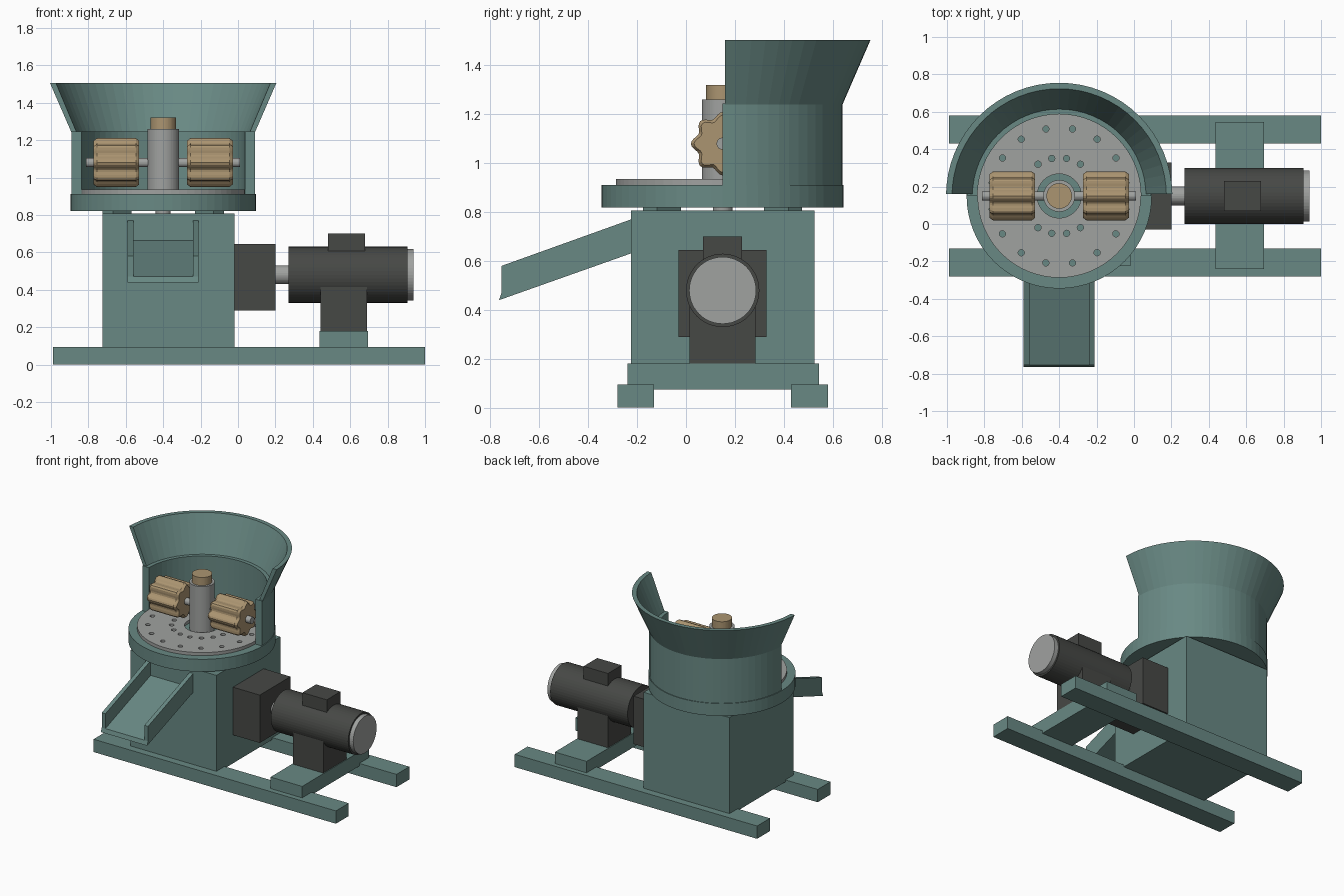
import bpy, bmesh
from math import pi, cos, sin, radians
from mathutils import Matrix, Vector

cube = bpy.data.objects.get("Cube")
if cube:
    bpy.data.objects.remove(cube, do_unlink=True)


def material(name, rgb):
    m = bpy.data.materials.new(name)
    m.use_nodes = True
    m.diffuse_color = (*rgb, 1)
    m.node_tree.nodes["Principled BSDF"].inputs["Base Color"].default_value = (*rgb, 1)
    return m


TEAL = material("teal paint", (0.14, 0.25, 0.23))
STEEL = material("light steel", (0.35, 0.36, 0.35))
BRASS = material("tan brass", (0.41, 0.30, 0.165))
DARK = material("dark grey", (0.062, 0.065, 0.06))

CX, CY = -0.4, 0.15      # mill axis
MZ = 0.48                # motor axis height
AXZ = 1.08               # roller axle height


def finish(name, bm, mat):
    bmesh.ops.recalc_face_normals(bm, faces=bm.faces)
    me = bpy.data.meshes.new(name)
    bm.to_mesh(me)
    bm.free()
    me.materials.append(mat)
    ob = bpy.data.objects.new(name, me)
    bpy.context.collection.objects.link(ob)
    return ob


def box(name, mat, x, y, z, turn=None):
    """Box from (min, max) ranges, optionally turned about the mill axis."""
    bm = bmesh.new()
    bmesh.ops.create_cube(bm, size=1)
    for v in bm.verts:
        v.co = Vector([(r[0] + r[1]) / 2 + c * (r[1] - r[0])
                       for r, c in zip((x, y, z), v.co)])
    if turn is not None:
        bmesh.ops.rotate(bm, verts=bm.verts, cent=(CX, CY, 0),
                         matrix=Matrix.Rotation(turn, 3, "Z"))
    return finish(name, bm, mat)


def loft(name, mat, sections, place, n=48, lobe=0.0, teeth=8):
    """Closed solid through round sections (offset, radius)."""
    bm = bmesh.new()
    rings = []
    for t, r in sections:
        ring = []
        for i in range(n):
            a = 2 * pi * i / n
            rr = r + lobe * cos(teeth * a)
            ring.append(bm.verts.new(place(t, rr * cos(a), rr * sin(a))))
        rings.append(ring)
    for lo, hi in zip(rings, rings[1:]):
        for i in range(n):
            j = (i + 1) % n
            bm.faces.new((lo[i], lo[j], hi[j], hi[i]))
    bm.faces.new(rings[0])
    bm.faces.new(rings[-1])
    return finish(name, bm, mat)


def upright(name, mat, r, z0, z1, n=48):
    return loft(name, mat, [(z0, r), (z1, r)], lambda t, u, v: (CX + u, CY + v, t), n)


def lying(name, mat, sections, z, n=48, lobe=0.0):
    return loft(name, mat, sections, lambda t, u, v: (t, CY + u, z + v), n, lobe)


def half_shell(name, mat, profile, start, n=32):
    """Back half of a revolved closed (radius, z) profile."""
    bm = bmesh.new()
    cols = []
    for i in range(n + 1):
        a = pi * i / n
        cols.append([bm.verts.new((CX + r * cos(a), max(CY + r * sin(a), start), z))
                     for r, z in profile])
    k = len(profile)
    for a, b in zip(cols, cols[1:]):
        for i in range(k):
            j = (i + 1) % k
            bm.faces.new((a[i], a[j], b[j], b[i]))
    bm.faces.new(cols[0])
    bm.faces.new(cols[-1])
    return finish(name, bm, mat)


def side_plate(name, mat, outline, x0, x1):
    """Extrude a (y, z) outline along x."""
    bm = bmesh.new()
    f = bm.faces.new([bm.verts.new((x0, y, z)) for y, z in outline])
    res = bmesh.ops.extrude_face_region(bm, geom=[f])
    moved = [g for g in res["geom"] if isinstance(g, bmesh.types.BMVert)]
    bmesh.ops.translate(bm, verts=moved, vec=(x1 - x0, 0, 0))
    return finish(name, bm, mat)


# Frame and body
box("front_rail", TEAL, (-0.99, 1), (-0.28, -0.13), (0, 0.095))
box("back_rail", TEAL, (-0.99, 1), (0.43, 0.58), (0, 0.095))
box("body", TEAL, (-0.725, -0.02), (-0.225, 0.525), (0.08, 0.807))
box("motor_base", TEAL, (0.435, 0.695), (-0.24, 0.545), (0.075, 0.18))

# Discharge chute
side_plate("chute_floor", TEAL,
           [(-0.2, 0.672), (-0.755, 0.47), (-0.765, 0.44), (-0.2, 0.64)], -0.59, -0.21)
wall = [(-0.22, 0.772), (-0.755, 0.58), (-0.755, 0.46), (-0.22, 0.65)]
side_plate("chute_right_wall", TEAL, wall, -0.59, -0.56)
side_plate("chute_left_wall", TEAL, wall, -0.24, -0.21)

# Supports and spindle between body and table
for k in range(4):
    box(f"table_support_{k + 1}", TEAL, (CX + 0.28, CX + 0.42), (CY - 0.04, CY + 0.04),
        (0.79, 0.83), radians(45 + 90 * k))
upright("lower_spindle", STEEL, 0.04, 0.79, 0.83, 32)
upright("table_ring", TEAL, 0.495, 0.82, 0.912, 64)

# Perforated die plate
plate = upright("die_plate", STEEL, 0.437, 0.9, 0.935, 64)
bm = bmesh.new()
holes = [(0, 0, 0.118, 32)]
for r in (0.204, 0.365):
    for k in range(16):
        a = radians(22.5 * (k + 0.5))
        holes.append((r * cos(a), r * sin(a), 0.017, 12))
for u, v, r, n in holes:
    bmesh.ops.create_cone(bm, cap_ends=True, segments=n, radius1=r, radius2=r, depth=0.2,
                          matrix=Matrix.Translation((CX + u, CY + v, 0.92)))
cutter = finish("hole_cutter", bm, STEEL)
cutter.hide_render = True
mod = plate.modifiers.new("holes", "BOOLEAN")
mod.operation = "DIFFERENCE"
mod.solver = "EXACT"
mod.object = cutter
bpy.context.view_layer.objects.active = plate
bpy.ops.object.modifier_apply(modifier=mod.name)
bpy.data.objects.remove(cutter, do_unlink=True)

# Central shaft, axle and press rollers
upright("main_shaft", STEEL, 0.085, 0.9, 1.26)
upright("shaft_cap", BRASS, 0.068, 1.25, 1.32)
lying("roller_axle", STEEL, [(CX - 0.412, 0.025), (CX + 0.412, 0.025)], AXZ, 24)
for side, mid in (("right", CX - 0.25), ("left", CX + 0.25)):
    lying(f"{side}_roller", BRASS,
          [(mid - 0.122, 0.105), (mid - 0.105, 0.118),
           (mid + 0.105, 0.118), (mid + 0.122, 0.105)], AXZ, 64, 0.012)

# Half-round hopper
half_shell("hopper_wall", TEAL,
           [(0.437, 0.905), (0.49, 0.905), (0.49, 1.245), (0.437, 1.245)], CY)
half_shell("hopper_flare", TEAL,
           [(0.462, 1.24), (0.49, 1.24), (0.605, 1.505), (0.573, 1.505)], CY + 0.01)

# Gearbox and motor
box("gearbox", DARK, (-0.03, 0.2), (-0.03, 0.33), (0.29, 0.645))
lying("drive_shaft", STEEL, [(0.19, 0.05), (0.28, 0.05)], MZ, 32)
lying("motor", DARK, [(0.27, 0.15), (0.905, 0.15)], MZ)
lying("motor_end_cap", STEEL, [(0.9, 0.137), (0.937, 0.137)], MZ)
box("terminal_box", DARK, (0.48, 0.68), (0.07, 0.23), (0.55, 0.70))
box("motor_pedestal", DARK, (0.44, 0.69), (0.015, 0.285), (0.175, 0.42))
